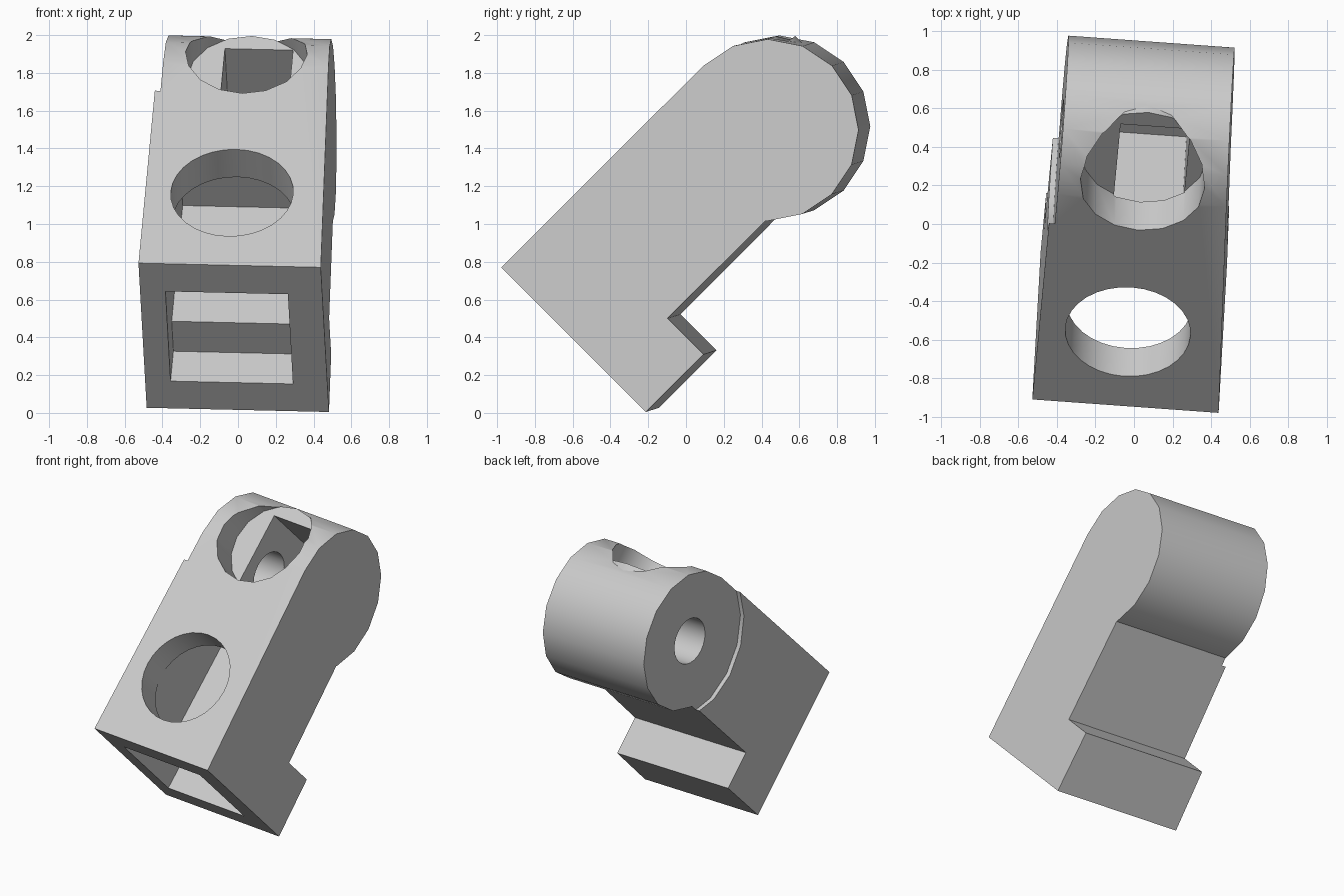
import bpy, bmesh, math
from mathutils import Matrix

if "Cube" in bpy.data.objects:
    bpy.data.objects.remove(bpy.data.objects["Cube"])

# Local frame: u = length, v = thickness, w = width; tilted to world at the end
CU, CV, R = 1.36, 0.756, 0.481          # round end centre and radius


def ring(a, b, r, n):
    return [(a + r * math.cos(2 * math.pi * i / n),
             b + r * math.sin(2 * math.pi * i / n)) for i in range(n)]


def rect(a0, a1, b0, b1):
    return [(a0, b0), (a1, b0), (a1, b1), (a0, b1)]


def prism(name, pts, lo, hi, axis="w", taper=0.0):
    """Extrude a (u,v) profile along w, or a (u,w) profile along v."""
    bm = bmesh.new()
    def put(p, h):
        return bm.verts.new((p[0], p[1], h) if axis == "w" else (p[0], h, p[1]))
    low = [put(p, lo) for p in pts]
    top = [put(p, hi - taper * (p[0] + 0.147)) for p in pts]
    bm.faces.new(low)
    bm.faces.new(top)
    n = len(pts)
    for i in range(n):
        j = (i + 1) % n
        bm.faces.new((low[i], low[j], top[j], top[i]))
    bmesh.ops.recalc_face_normals(bm, faces=bm.faces)
    me = bpy.data.meshes.new(name)
    bm.to_mesh(me)
    bm.free()
    ob = bpy.data.objects.new(name, me)
    bpy.context.collection.objects.link(ob)
    return ob


def combine(body, tool, op="DIFFERENCE"):
    mod = body.modifiers.new("bool", "BOOLEAN")
    mod.operation, mod.solver, mod.object = op, "EXACT", tool
    bpy.context.view_layer.objects.active = body
    bpy.ops.object.modifier_apply(modifier=mod.name)
    bpy.data.objects.remove(tool)


# Arm: block with stepped foot and 16-sided round end
arc = [(CU + R * math.cos(math.radians(d)), CV + R * math.sin(math.radians(d)))
       for d in [-135 + 22.5 * i for i in range(11)]]
profile = [(-0.147, CV + R), (-0.147, 0.154), (0.283, 0.154),
           (0.283, 0.424), (1.012, 0.424)] + arc
body = prism("bracket_arm", profile, -0.484, 0.484, taper=0.04)

# Shallow recess around the left end of the round boss
combine(body, prism("boss_recess", ring(CU, CV, 0.53, 16), -0.7, -0.454))

# Stepped cavity open at the front, with a round window above it
cavity = [(-0.3, 1.03), (-0.3, 0.358), (0.077, 0.358),
          (0.077, 0.582), (0.944, 0.582), (0.944, 1.03)]
combine(body, prism("front_cavity", cavity, -0.349, 0.301))
combine(body, prism("window", ring(0.395, -0.024, 0.325, 32), 0.9, 1.5, "v"))

# Round socket with a flat floor that just breaks through the curved end
combine(body, prism("socket_floor", ring(1.463, -0.02, 0.323, 16), 0.85, 1.02, "v"), "UNION")
combine(body, prism("socket", ring(1.463, -0.02, 0.323, 16), 1.02, 1.5, "v"))

# Pocket below the socket and the axle hole from the left side
combine(body, prism("pocket", rect(1.04, 1.687, -0.157, 0.205), 0.43, 1.03, "v"))
combine(body, prism("axle_hole", ring(CU, CV, 0.16, 24), -0.7, 0.0))

# Tilt into place
body.data.transform(Matrix(((0.067, -0.04, 0.997, 0.015),
                            (0.707, -0.707, -0.072, 0.035),
                            (0.707, 0.707, -0.023, 0.011),
                            (0, 0, 0, 1))))
bpy.ops.object.select_all(action="DESELECT")
body.select_set(True)
bpy.context.view_layer.objects.active = body
bpy.ops.object.shade_smooth_by_angle(angle=math.radians(30))
